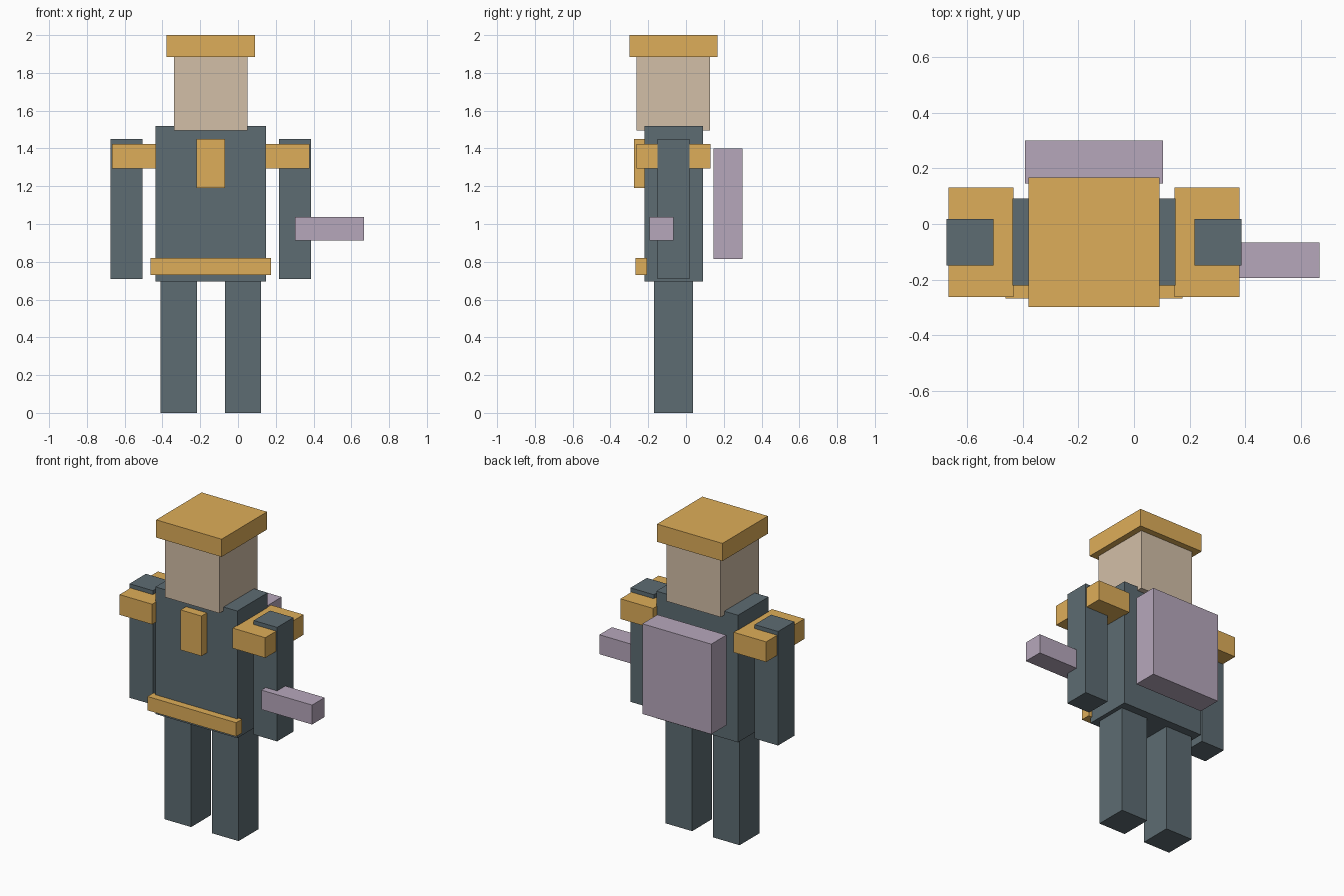
import bpy

if "Cube" in bpy.data.objects:
    bpy.data.objects.remove(bpy.data.objects["Cube"])


def material(name, rgb):
    m = bpy.data.materials.new(name)
    m.diffuse_color = (*rgb, 1)
    m.use_nodes = True
    m.node_tree.nodes["Principled BSDF"].inputs["Base Color"].default_value = m.diffuse_color
    return m


GOLD = material("gold", (0.73, 0.42, 0.10))
SLATE = material("slate", (0.11, 0.15, 0.17))
SKIN = material("skin", (0.65, 0.52, 0.39))
MAUVE = material("mauve", (0.47, 0.39, 0.50))

CX = -0.144  # body centre line


def box(name, mat, x, y, z):
    """Box from (min, max) ranges along each axis."""
    bpy.ops.mesh.primitive_cube_add(size=1, location=[sum(r) / 2 for r in (x, y, z)])
    ob = bpy.context.object
    ob.name = ob.data.name = name
    ob.scale = [r[1] - r[0] for r in (x, y, z)]
    bpy.ops.object.transform_apply(location=False, rotation=False, scale=True)
    ob.data.materials.append(mat)
    return ob


def centred(name, mat, width, y, z):
    return box(name, mat, (CX - width / 2, CX + width / 2), y, z)


def pair(name, mat, inner, outer, y, z):
    """Left and right copies, distances measured from the centre line."""
    box(name + "_right", mat, (CX + inner, CX + outer), y, z)
    box(name + "_left", mat, (CX - outer, CX - inner), y, z)


# Body
centred("torso", SLATE, 0.587, (-0.221, 0.091), (0.695, 1.52))
centred("head", SKIN, 0.39, (-0.263, 0.128), (1.495, 1.887))
pair("leg", SLATE, 0.074, 0.267, (-0.169, 0.037), (0.0, 0.70))
pair("arm", SLATE, 0.362, 0.53, (-0.150, 0.018), (0.71, 1.45))

# Gold trim
centred("cap", GOLD, 0.47, (-0.298, 0.168), (1.885, 2.0))
pair("shoulder_pad", GOLD, 0.289, 0.523, (-0.262, 0.131), (1.293, 1.424))
centred("chest_plate", GOLD, 0.15, (-0.276, -0.21), (1.19, 1.45))
centred("belt", GOLD, 0.637, (-0.268, -0.206), (0.73, 0.82))

# Equipment
centred("backpack", MAUVE, 0.495, (0.145, 0.30), (0.815, 1.40))
box("hand_tool", MAUVE, (0.303, 0.668), (-0.194, -0.066), (0.912, 1.038))
